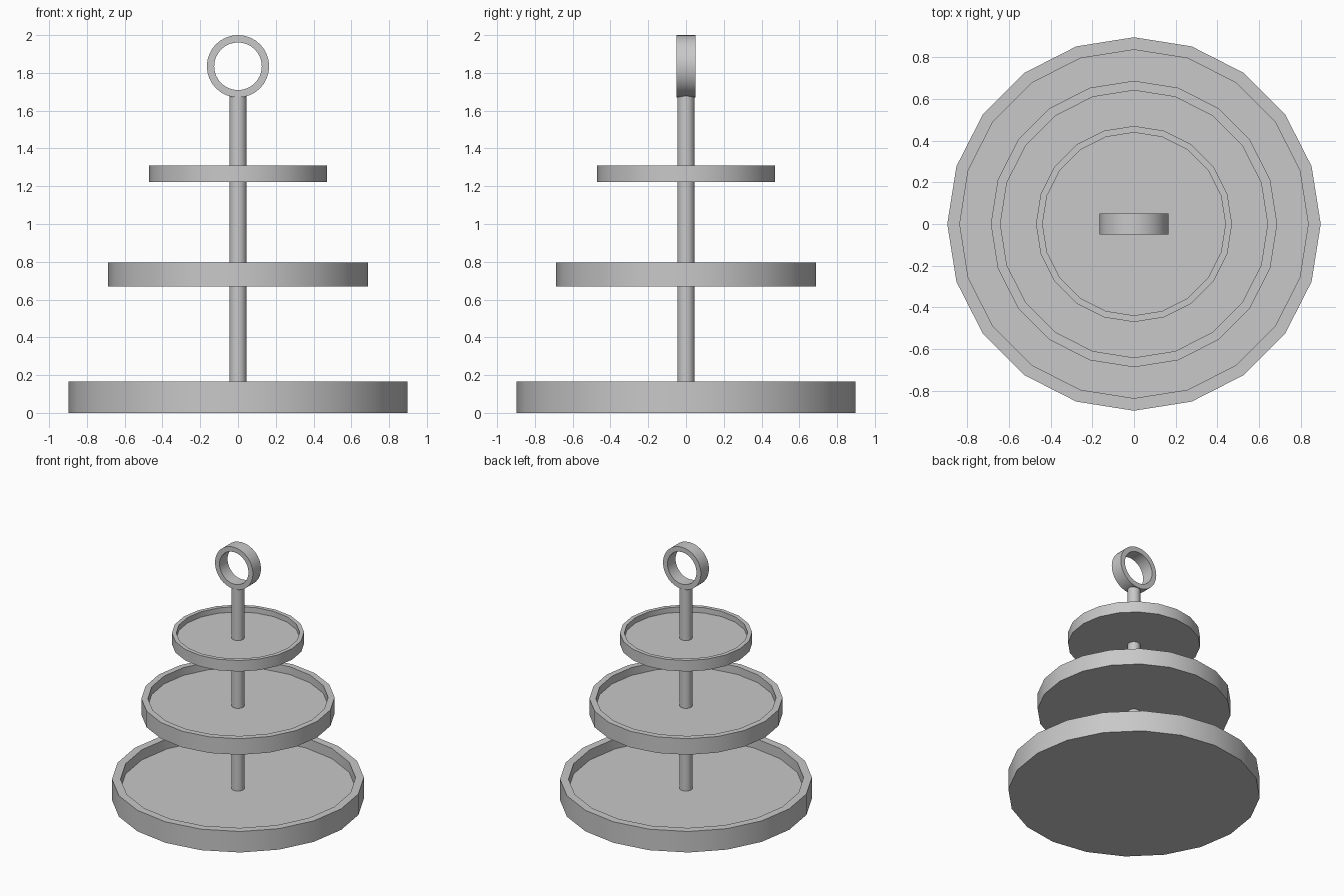
import bpy, bmesh, math

cube = bpy.data.objects.get("Cube")
if cube:
    bpy.data.objects.remove(cube, do_unlink=True)

grey = bpy.data.materials.new("grey_metal")
grey.use_nodes = True
colour = (0.58, 0.58, 0.58, 1)
grey.diffuse_color = colour
grey.node_tree.nodes["Principled BSDF"].inputs["Base Color"].default_value = colour


def lathe(name, profile, sides, closed=False):
    """Spin (radius, height) points round z; open profiles get flat end caps."""
    bm = bmesh.new()
    rings = []
    for r, z in profile:
        angles = [2 * math.pi * i / sides for i in range(sides)]
        rings.append([bm.verts.new((r * math.cos(a), r * math.sin(a), z)) for a in angles])
    pairs = list(zip(rings, rings[1:]))
    if closed:
        pairs.append((rings[-1], rings[0]))
    else:
        bm.faces.new(rings[0])
        bm.faces.new(rings[-1])
    for low, high in pairs:
        for i in range(sides):
            j = (i + 1) % sides
            bm.faces.new((low[i], low[j], high[j], high[i]))
    bmesh.ops.recalc_face_normals(bm, faces=bm.faces)
    mesh = bpy.data.meshes.new(name)
    bm.to_mesh(mesh)
    bm.free()
    mesh.materials.append(grey)
    obj = bpy.data.objects.new(name, mesh)
    bpy.context.collection.objects.link(obj)
    bpy.ops.object.select_all(action='DESELECT')
    obj.select_set(True)
    bpy.context.view_layer.objects.active = obj
    bpy.ops.object.shade_smooth_by_angle(angle=math.radians(30))
    return obj


# Three trays of one shape at decreasing scale, each with a raised rim
for name, scale, base in (("bottom_tray", 1, 0),
                          ("middle_tray", 0.767, 0.67),
                          ("top_tray", 0.525, 1.223)):
    tray = lathe(name, [(0.897, 0), (0.897, 0.165), (0.837, 0.165), (0.837, 0.085)], 20)
    tray.scale = (scale, scale, scale)
    tray.location.z = base

# Central pole from the lowest tray floor up to the handle
lathe("centre_pole", [(0.045, 0.06), (0.045, 1.69)], 32)

# Flat-sided carrying ring standing upright on the pole
ring = lathe("handle_ring", [(0.165, -0.05), (0.165, 0.05), (0.126, 0.05), (0.126, -0.05)],
             32, closed=True)
ring.rotation_euler.x = math.pi / 2
ring.location.z = 1.835
